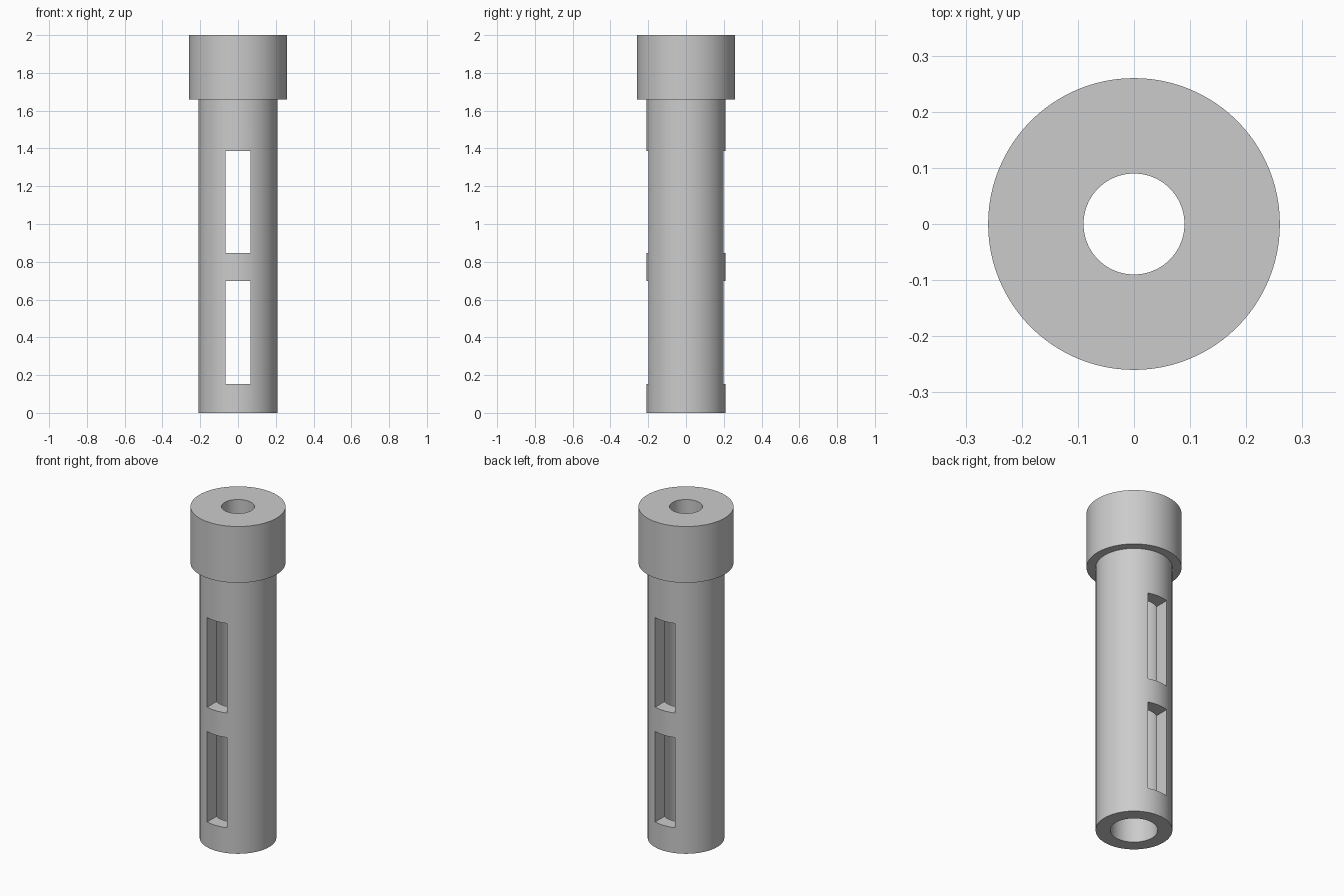
import bpy
import bmesh
import math

cube = bpy.data.objects.get("Cube")
if cube:
    bpy.data.objects.remove(cube, do_unlink=True)

# Single grey material
grey = bpy.data.materials.new("light grey")
grey.use_nodes = True
colour = (0.6, 0.6, 0.6, 1.0)
grey.diffuse_color = colour
grey.node_tree.nodes["Principled BSDF"].inputs["Base Color"].default_value = colour

SHAFT_R, BORE_R = 0.21, 0.13
COLLAR_R, HOLE_R = 0.26, 0.09
SHOULDER_Z, TOP_Z = 1.66, 2.0


def add_object(name, bm):
    mesh = bpy.data.meshes.new(name)
    bm.to_mesh(mesh)
    bm.free()
    mesh.materials.append(grey)
    obj = bpy.data.objects.new(name, mesh)
    bpy.context.collection.objects.link(obj)
    return obj


def lathe(name, profile, steps=96):
    """Revolve a closed (radius, height) profile around z."""
    bm = bmesh.new()
    verts = [bm.verts.new((r, 0, z)) for r, z in profile]
    edges = [bm.edges.new((v, verts[i - 1])) for i, v in enumerate(verts)]
    bmesh.ops.spin(bm, geom=verts + edges, cent=(0, 0, 0), axis=(0, 0, 1),
                   angle=math.tau, steps=steps)
    bmesh.ops.remove_doubles(bm, verts=bm.verts, dist=0.0001)
    bmesh.ops.recalc_face_normals(bm, faces=bm.faces)
    return add_object(name, bm)


# Collared tube with a stepped bore
tube = lathe("collared_tube", [
    (BORE_R, 0), (SHAFT_R, 0), (SHAFT_R, SHOULDER_Z),
    (COLLAR_R, SHOULDER_Z), (COLLAR_R, TOP_Z), (HOLE_R, TOP_Z),
    (HOLE_R, SHOULDER_Z), (BORE_R, SHOULDER_Z),
])

# Box cutters for the two slots, running front to back
bm = bmesh.new()
for low, high in ((0.153, 0.698), (0.846, 1.387)):
    box = bmesh.ops.create_cube(bm, size=1)["verts"]
    bmesh.ops.scale(bm, vec=(0.132, 1, high - low), verts=box)
    bmesh.ops.translate(bm, vec=(0, 0, (low + high) / 2), verts=box)
cutter = add_object("slot_cutter", bm)
cutter.hide_render = True

cut = tube.modifiers.new("Slots", "BOOLEAN")
cut.operation = "DIFFERENCE"
cut.solver = "EXACT"
cut.object = cutter

# Apply the cut and shade the round walls smooth
bpy.ops.object.select_all(action="DESELECT")
tube.select_set(True)
bpy.context.view_layer.objects.active = tube
bpy.ops.object.modifier_apply(modifier=cut.name)
bpy.data.objects.remove(cutter, do_unlink=True)
bpy.ops.object.shade_smooth_by_angle(angle=math.radians(30))
